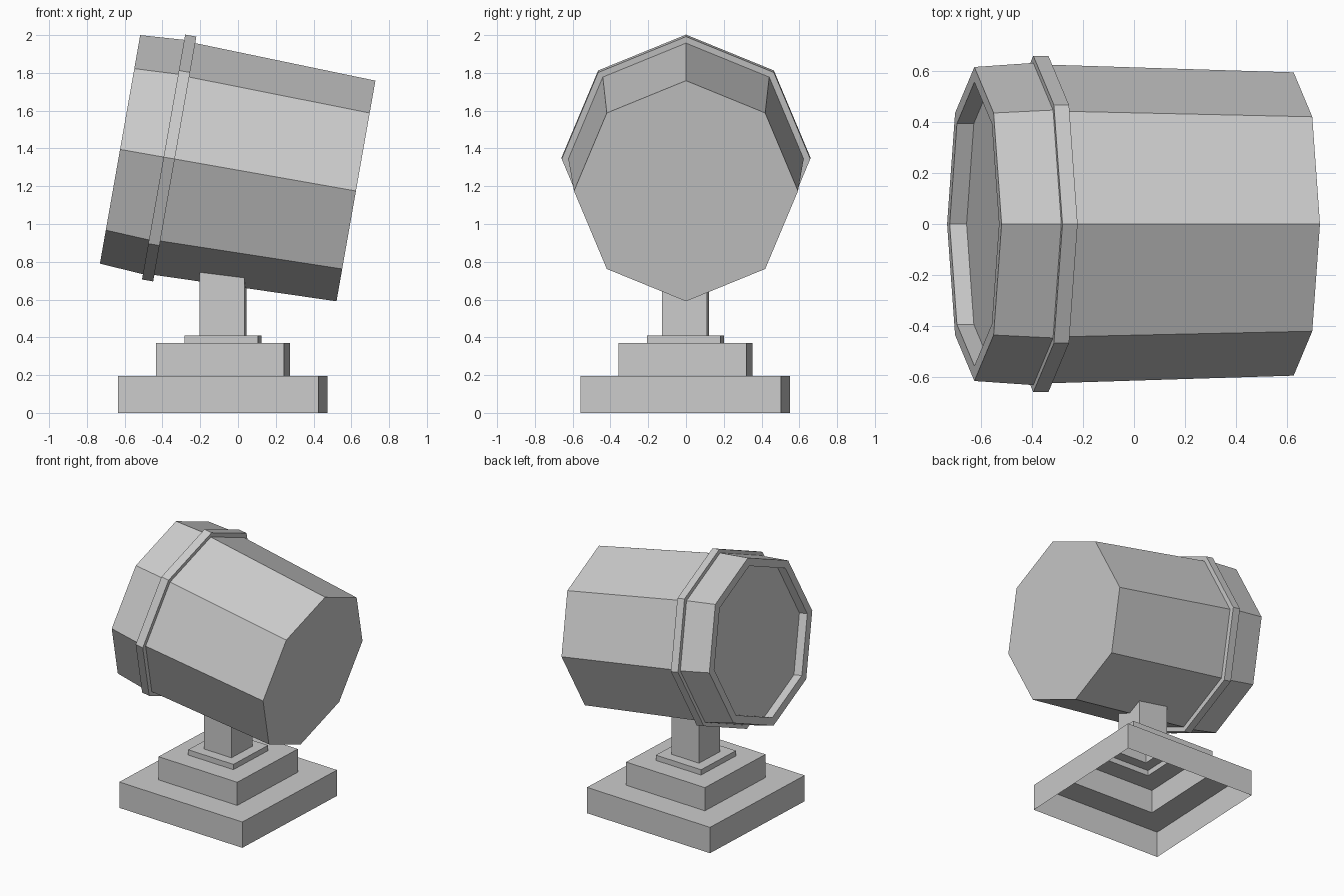
import bpy, bmesh
from math import sin, cos, radians, tau

if "Cube" in bpy.data.objects:
    bpy.data.objects.remove(bpy.data.objects["Cube"])


def finish(name, bm, location, rotation):
    bmesh.ops.recalc_face_normals(bm, faces=bm.faces)
    mesh = bpy.data.meshes.new(name)
    bm.to_mesh(mesh)
    bm.free()
    obj = bpy.data.objects.new(name, mesh)
    obj.location = location
    obj.rotation_euler = rotation
    bpy.context.collection.objects.link(obj)
    return obj


def bridge(bm, rings):
    for a, b in zip(rings, rings[1:]):
        n = len(a)
        for i in range(n):
            j = (i + 1) % n
            bm.faces.new((a[i], a[j], b[j], b[i]))


def octagon_lathe(name, profile, caps):
    """Eight-sided sweep of (along, radius) points about the tilted lamp axis."""
    bm = bmesh.new()
    rings = [[bm.verts.new((t, r * sin(tau * k / 8), r * cos(tau * k / 8)))
              for k in range(8)] for t, r in profile]
    if caps:
        bridge(bm, rings)
        bm.faces.new(rings[0])
        bm.faces.new(rings[-1])
    else:
        bridge(bm, rings + rings[:1])
    return finish(name, bm, (0, 0, 1.285), (0, radians(10), 0))


# Lamp housing: recessed glass, rim, tapering body, flat back
octagon_lathe("lamp_housing", [(-0.567, 0.555), (-0.634, 0.555), (-0.634, 0.614),
                               (-0.40, 0.63), (-0.34, 0.623), (0.634, 0.593)], True)

# Raised band around the housing
octagon_lathe("housing_band", [(-0.40, 0.61), (-0.40, 0.658),
                               (-0.34, 0.658), (-0.34, 0.61)], False)

# Stepped pedestal and post: a hollow shell, open underneath
steps = [(1.062, 0, 0.195), (0.68, 0.195, 0.37), (0.39, 0.37, 0.41), (0.238, 0.41, 0.80)]
bm = bmesh.new()
rings = []
for width, low, high in steps:
    h = width / 2
    for z in (low, high):
        rings.append([bm.verts.new((x * h, y * h, z))
                      for x, y in ((-1, -1), (1, -1), (1, 1), (-1, 1))])
bridge(bm, rings)
finish("stepped_pedestal", bm, (-0.08, -0.003, 0), (0, 0, radians(-2.6)))
